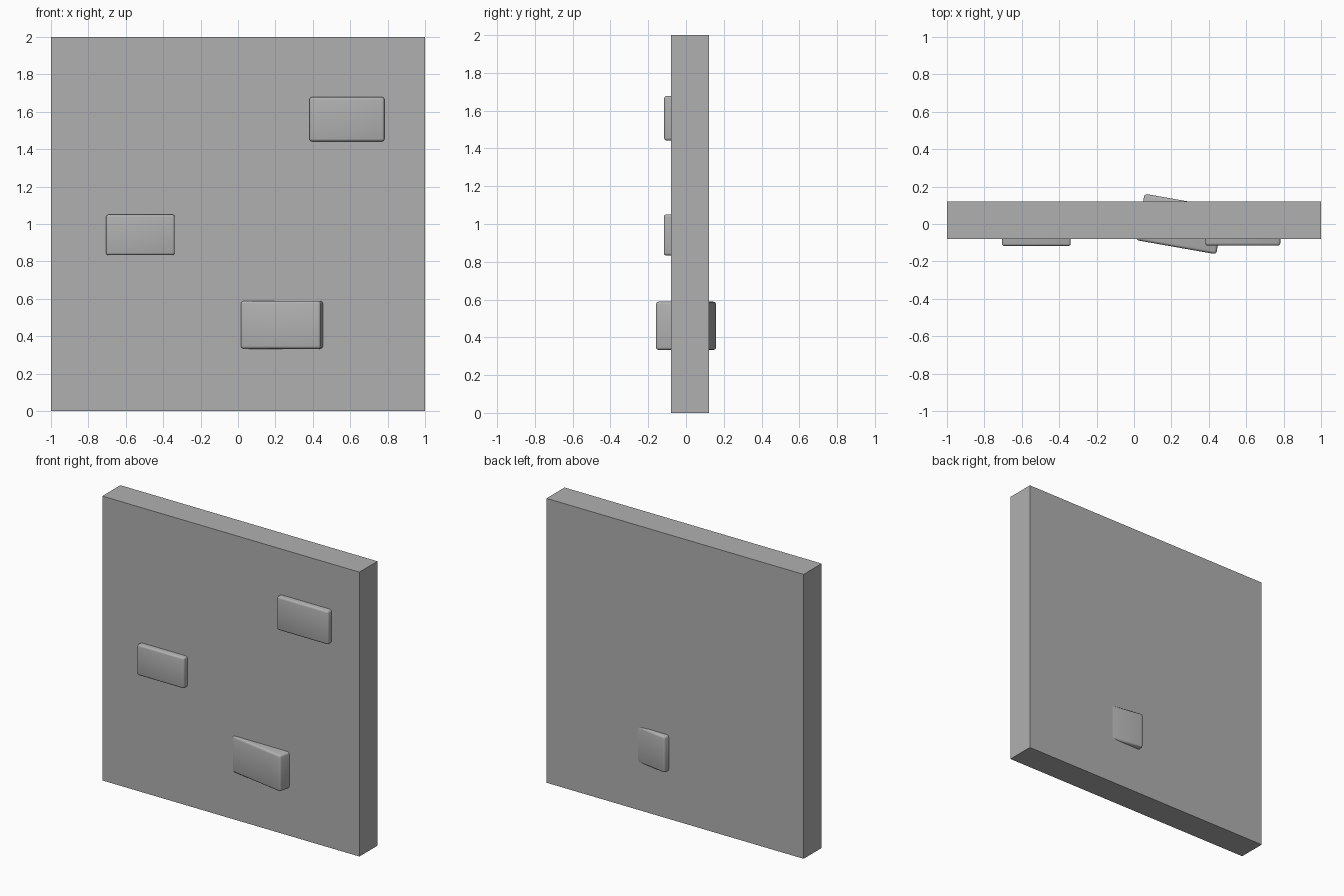
import bpy
from math import radians

if "Cube" in bpy.data.objects:
    bpy.data.objects.remove(bpy.data.objects["Cube"])

stone = bpy.data.materials.new("dark_grey")
stone.diffuse_color = (0.435, 0.435, 0.435, 1)
stone.use_nodes = True
stone.node_tree.nodes["Principled BSDF"].inputs["Base Color"].default_value = stone.diffuse_color


def box(name, size, centre, turn=0.0, bevel=0.0):
    bpy.ops.mesh.primitive_cube_add(size=1, location=centre)
    ob = bpy.context.object
    ob.name = name
    ob.scale = size
    bpy.ops.object.transform_apply(location=False, rotation=False, scale=True)
    ob.rotation_euler.z = radians(turn)
    ob.data.materials.append(stone)
    if bevel:
        mod = ob.modifiers.new("rounded_edges", 'BEVEL')
        mod.width = bevel
        mod.segments = 3
        bpy.ops.object.modifier_apply(modifier=mod.name)
        bpy.ops.object.shade_smooth_by_angle(angle=radians(60))
    return ob


# Wall slab
box("wall", (2, 0.2, 2), (0, 0.021, 1))

# Bricks embedded in the wall: name, scale, centre, turn about z
BRICK = (0.434, 0.252, 0.256)
for name, s, centre, turn in (
    ("brick_upper_right", 0.925, (0.582, 0.001, 1.56), 0),
    ("brick_left", 0.845, (-0.522, -0.011, 0.942), 0),
    ("brick_lower_loose", 1.0, (0.248, 0, 0.461), -10),
):
    box(name, [d * s for d in BRICK], centre, turn, 0.015 * s)
